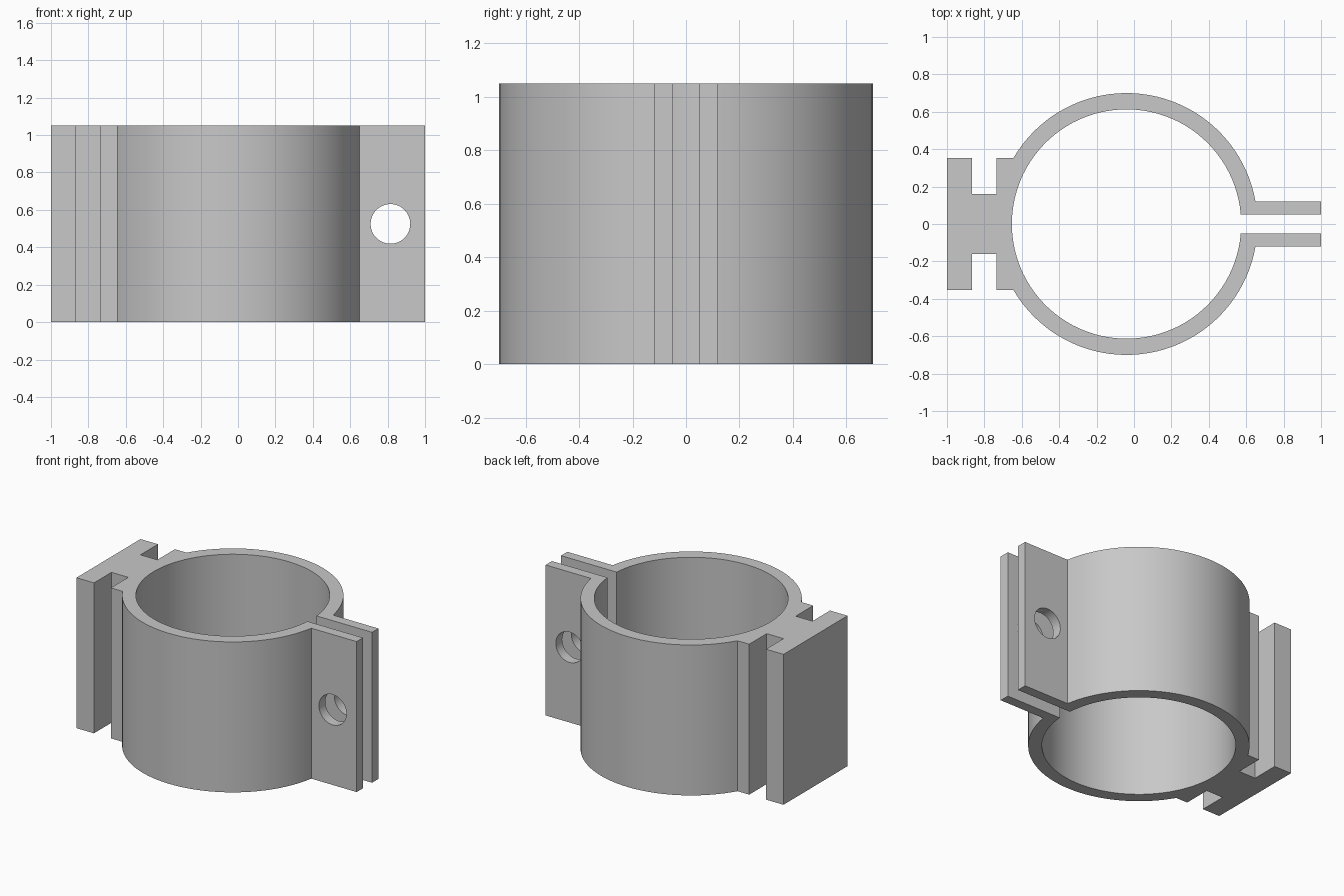
import bpy
import bmesh
from math import asin, cos, sin, pi, radians

if "Cube" in bpy.data.objects:
    bpy.data.objects.remove(bpy.data.objects["Cube"], do_unlink=True)

HEIGHT = 1.05
CENTRE_X = -0.04
OUTER, INNER = 0.70, 0.613
LUG_IN, LUG_OUT = 0.05, 0.12
BLOCK_Y, NECK_Y = 0.353, 0.16


def arc(radius, start, end, steps):
    """Points on a circle around the bore axis."""
    angles = [start + (end - start) * i / steps for i in range(steps + 1)]
    return [(CENTRE_X + radius * cos(a), radius * sin(a)) for a in angles]


# Back half of the outline, from the inner wall round to the mounting rail
half = arc(INNER, pi, asin(LUG_IN / INNER), 48)
half += [(1, LUG_IN), (1, LUG_OUT)]
half += arc(OUTER, asin(LUG_OUT / OUTER), pi - asin(BLOCK_Y / OUTER), 40)
half += [(-0.735, BLOCK_Y), (-0.735, NECK_Y), (-0.865, NECK_Y),
         (-0.865, BLOCK_Y), (-1, BLOCK_Y)]

# Mirror to the front half; the point on the mirror line is shared
outline = half + [(x, -y) for x, y in reversed(half[1:])]

# Split ring with clamp lugs and rail, extruded upward
bm = bmesh.new()
# The two halves are capped separately so that the ring closes at the rail
back = [bm.verts.new((x, y, 0)) for x, y in half]
rail_mid = bm.verts.new((-1, 0, 0))
front = [back[0]] + [bm.verts.new((x, -y, 0)) for x, y in half[1:]]
caps = [bm.faces.new(back + [rail_mid]),
        bm.faces.new([rail_mid] + front[::-1])]
grown = bmesh.ops.extrude_face_region(bm, geom=caps, use_keep_orig=True)
top = [g for g in grown["geom"] if isinstance(g, bmesh.types.BMVert)]
bmesh.ops.translate(bm, verts=top, vec=(0, 0, HEIGHT))
# Remove any wall left inside the solid along the mirror line
inside = [f for f in bm.faces if all(abs(v.co.y) < 1e-5 for v in f.verts)]
bmesh.ops.delete(bm, geom=inside, context="FACES_ONLY")
bmesh.ops.recalc_face_normals(bm, faces=bm.faces[:])
mesh = bpy.data.meshes.new("pipe_clamp")
bm.to_mesh(mesh)
bm.free()
clamp = bpy.data.objects.new("pipe_clamp", mesh)
bpy.context.collection.objects.link(clamp)

# Plain grey finish
grey = bpy.data.materials.new("plain grey")
grey.use_nodes = True
colour = (0.58, 0.58, 0.58, 1)
grey.diffuse_color = colour
grey.node_tree.nodes["Principled BSDF"].inputs["Base Color"].default_value = colour
mesh.materials.append(grey)

# Bolt hole through both lugs
bpy.ops.mesh.primitive_cylinder_add(vertices=48, radius=0.106, depth=0.5,
                                    location=(0.815, 0, HEIGHT / 2),
                                    rotation=(radians(90), 0, 0))
cutter = bpy.context.object
cutter.name = "bolt_hole_cutter"
cutter.hide_render = True
cutter.data.materials.append(grey)
hole = clamp.modifiers.new("bolt_hole", "BOOLEAN")
hole.operation = "DIFFERENCE"
hole.solver = "EXACT"
hole.object = cutter

bpy.ops.object.select_all(action="DESELECT")
clamp.select_set(True)
bpy.context.view_layer.objects.active = clamp
bpy.ops.object.modifier_apply(modifier=hole.name)
bpy.data.objects.remove(cutter, do_unlink=True)

# Smooth curved walls, crisp edges
bpy.ops.object.shade_smooth_by_angle(angle=radians(30))
